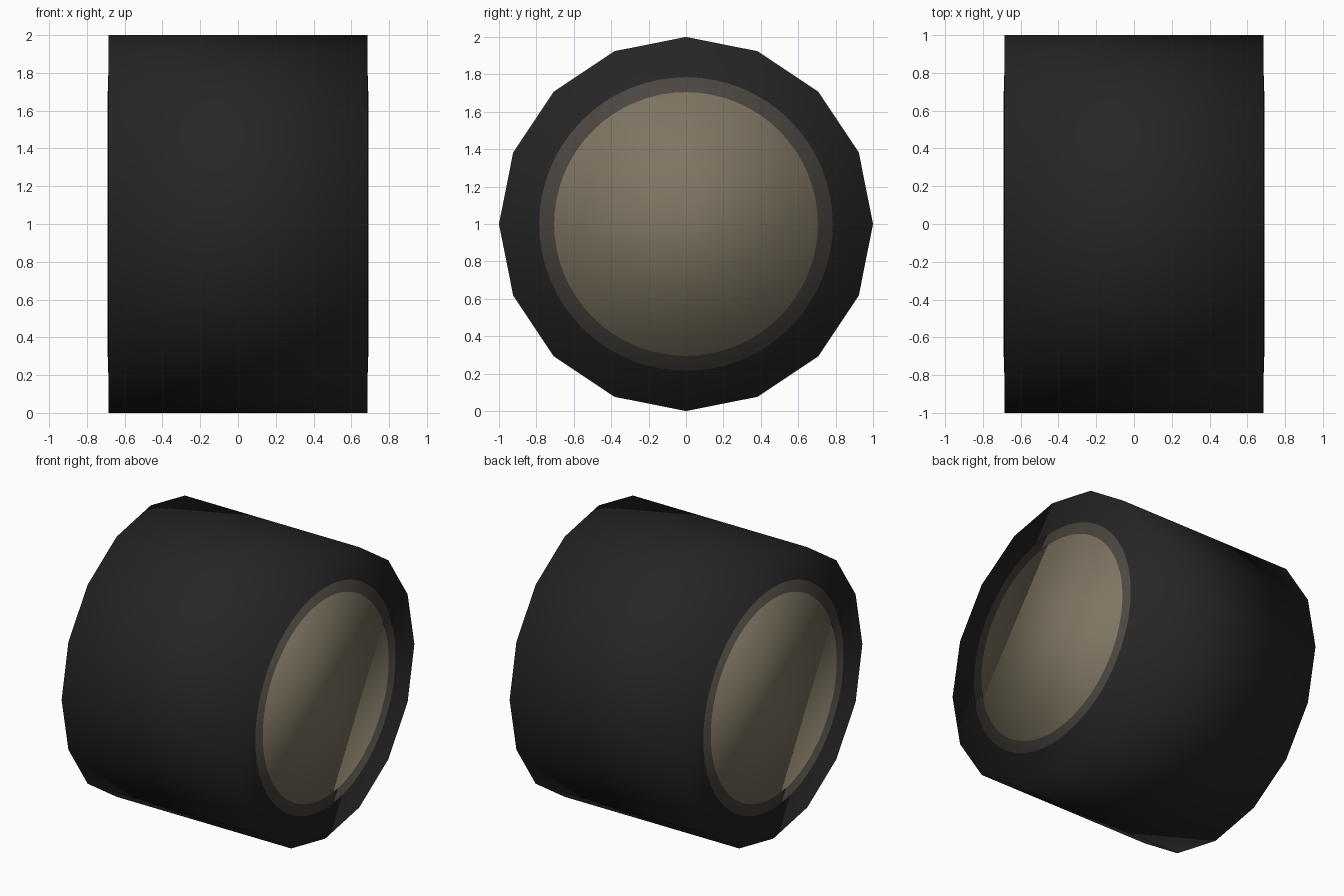
import bpy
import math

if "Cube" in bpy.data.objects:
    bpy.data.objects.remove(bpy.data.objects["Cube"])


def material(name, rgb):
    m = bpy.data.materials.new(name)
    m.diffuse_color = (*rgb, 1.0)
    m.use_nodes = True
    m.node_tree.nodes["Principled BSDF"].inputs["Base Color"].default_value = m.diffuse_color
    return m


def drum(name, sides, radius, x, depth, mat):
    # Smooth-shaded cylinder lying along x, centred at height 1
    bpy.ops.mesh.primitive_cylinder_add(
        vertices=sides, radius=radius, depth=depth,
        location=(x, 0, 1), rotation=(0, math.pi / 2, 0))
    ob = bpy.context.object
    ob.name = name
    ob.data.materials.append(mat)
    for p in ob.data.polygons:
        p.use_smooth = True
    return ob


rubber = material("black rubber", (0.019, 0.019, 0.019))
rim = material("dark brown grey", (0.073, 0.063, 0.054))
hub = material("khaki", (0.212, 0.178, 0.122))

# Tyre: low-poly 16-sided roller
drum("tyre", 16, 1.0, 0, 1.372, rubber)

# Rim ring and hub disc on both ends, each a hair proud of the last
for side, label in ((1, "right"), (-1, "left")):
    drum(label + "_rim", 64, 0.785, side * 0.684, 0.009, rim)
    drum(label + "_hub", 64, 0.705, side * 0.6865, 0.009, hub)
